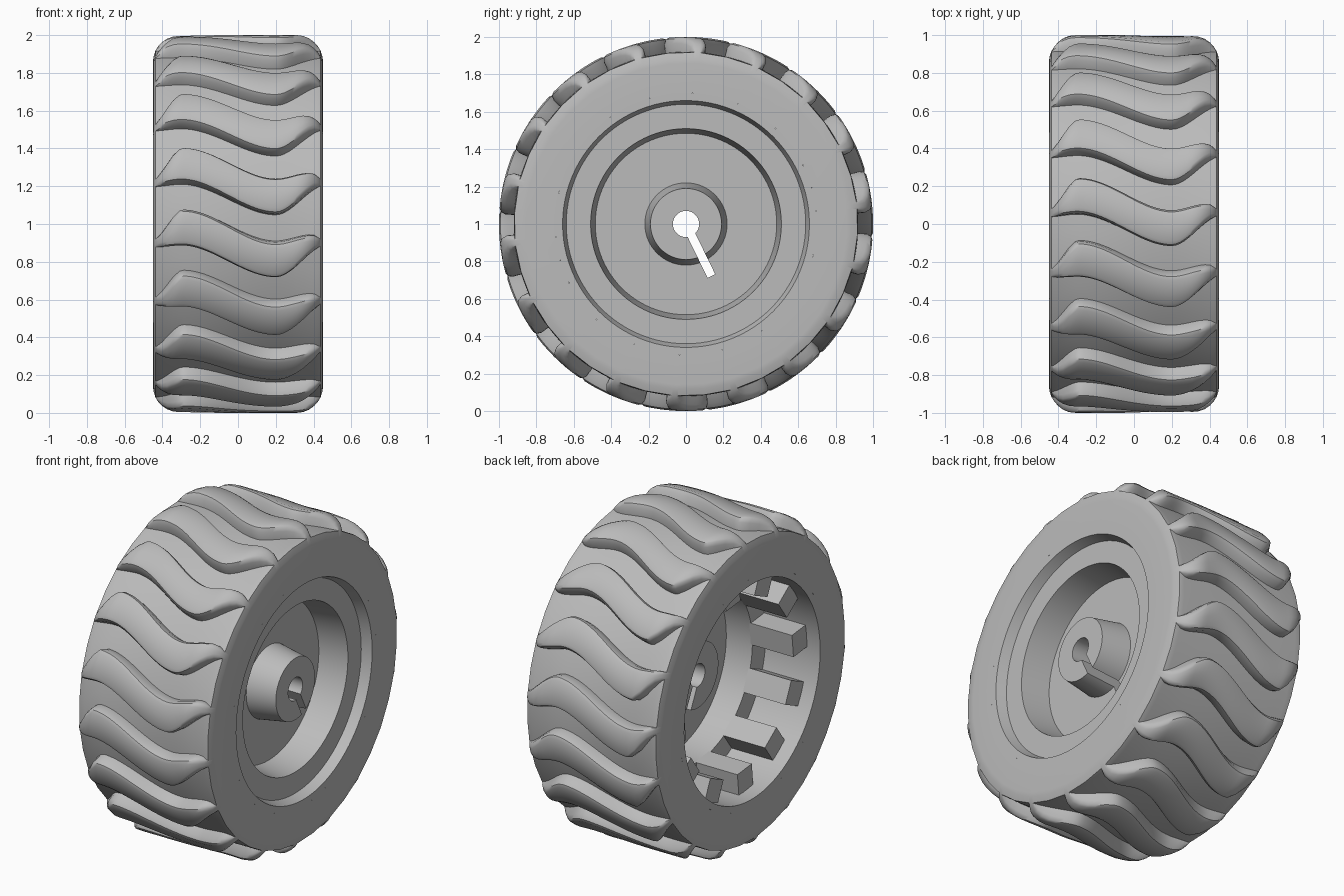
import bpy, bmesh, math
from mathutils import Matrix

old = bpy.data.objects.get("Cube")
if old:
    bpy.data.objects.remove(old, do_unlink=True)

grey = bpy.data.materials.new("plain_grey")
grey.use_nodes = True
colour = (0.5, 0.5, 0.5, 1)
grey.diffuse_color = colour
grey.node_tree.nodes["Principled BSDF"].inputs["Base Color"].default_value = colour

HALF = 0.45      # half width
CORNER = 0.14    # shoulder rounding
FLOOR = 0.92     # groove floor radius
TREADS = 18
PITCH = 360 / TREADS


def finish(name, bm):
    bmesh.ops.recalc_face_normals(bm, faces=bm.faces)
    mesh = bpy.data.meshes.new(name)
    bm.to_mesh(mesh)
    bm.free()
    mesh.materials.append(grey)
    obj = bpy.data.objects.new(name, mesh)
    bpy.context.collection.objects.link(obj)
    return obj


def smooth(obj, degrees):
    bpy.ops.object.select_all(action='DESELECT')
    obj.select_set(True)
    bpy.context.view_layer.objects.active = obj
    bpy.ops.object.shade_smooth_by_angle(angle=math.radians(degrees))


def ring_point(x, r, degrees):
    a = math.radians(degrees)
    return (x, -r * math.cos(a), 1 + r * math.sin(a))


def bridge_grid(bm, rows):
    # Join a doubly closed grid of points into quads
    verts = [[bm.verts.new(p) for p in row] for row in rows]
    for a, b in zip(verts, verts[1:] + verts[:1]):
        n = len(a)
        for i in range(n):
            j = (i + 1) % n
            bm.faces.new((a[i], a[j], b[j], b[i]))


def wave(knots, x):
    # Eased curve through (x, angle) knots
    x = max(knots[0][0], min(knots[-1][0], x))
    for (x0, a0), (x1, a1) in zip(knots, knots[1:]):
        if x <= x1:
            t = (x - x0) / (x1 - x0)
            return a0 + (a1 - a0) * t * t * (3 - 2 * t)


# Tyre: rounded section whose wavy ribs rise from the groove floor
LOWER = [(-0.46, 12.3), (-0.3, 13.2), (0.2, 3), (0.47, 13)]
UPPER = [(-0.46, 14.5), (-0.29, 24.6), (0.2, 14.4), (0.39, 16.5), (0.46, 14.5)]

shoulder = [(HALF - CORNER + CORNER * math.cos(math.radians(a)),
             1 - CORNER + CORNER * math.sin(math.radians(a)))
            for a in (0, 10, 24.6, 35, 48, 62, 76)]
span = HALF - CORNER
crown = [(-span + 2 * span * i / 28, 1) for i in range(29)]
section = ([(-HALF, 0.7)] + [(-x, r) for x, r in shoulder] + crown
           + shoulder[::-1] + [(HALF, 0.7)])


def tread_row(x, r):
    low, high = wave(LOWER, x), wave(UPPER, x)
    fillet = min(1.8, (high - low) * 0.35)
    base = min(r, FLOOR)
    rise = [(0, 0), (0.08, 0.6), (0.4 * fillet, 0.9), (fillet, 1)]
    steps = [(low + d, h) for d, h in rise]
    steps.append(((low + high) / 2, 1))
    steps += [(high - d, h) for d, h in reversed(rise)]
    steps.append(((high + low + PITCH) / 2, 0))
    return [ring_point(x, base + (r - base) * h, a + PITCH * k)
            for k in range(TREADS) for a, h in steps]


bm = bmesh.new()
bridge_grid(bm, [tread_row(x, r) for x, r in section])
smooth(finish("tyre", bm), 40)

# Wheel body: stepped dish, rim and centre boss turned around the axle
profile = [(-0.08, 0.07), (-0.08, 0.2), (0.09, 0.2), (0.09, 0.52),
           (-0.08, 0.53), (-0.08, 0.66), (-HALF, 0.66), (-HALF, 0.7),
           (HALF, 0.7), (HALF, 0.66), (0.39, 0.64), (0.39, 0.51),
           (0.21, 0.485), (0.21, 0.22), (0.39, 0.19), (0.39, 0.07)]
SIDES = 96
bm = bmesh.new()
bridge_grid(bm, [[ring_point(x, r, 360 * i / SIDES) for i in range(SIDES)]
                 for x, r in profile])
wheel = finish("wheel_body", bm)

# Key slot cut through boss and dish
centre = Matrix.Translation((0, 0, 1))
bm = bmesh.new()
bmesh.ops.create_cube(bm, size=1, matrix=centre
                      @ Matrix.Rotation(math.radians(-64), 4, 'X')
                      @ Matrix.Translation((0, 0.165, 0))
                      @ Matrix.Diagonal((2, 0.29, 0.045, 1)))
cutter = finish("slot_cutter", bm)
cutter.hide_render = True
cut = wheel.modifiers.new("slot", 'BOOLEAN')
cut.operation = 'DIFFERENCE'
cut.solver = 'EXACT'
cut.object = cutter
bpy.context.view_layer.objects.active = wheel
bpy.ops.object.modifier_apply(modifier=cut.name)
bpy.data.objects.remove(cutter, do_unlink=True)
smooth(wheel, 30)

# Inner teeth around the open side of the rim
bm = bmesh.new()
for k in range(12):
    turn = Matrix.Rotation(math.radians(-6 + 30 * k), 4, 'X')
    bmesh.ops.create_cube(bm, size=1, matrix=centre @ turn
                          @ Matrix.Translation((-0.215, 0.6, 0))
                          @ Matrix.Diagonal((0.29, 0.15, 0.14, 1)))
finish("rim_teeth", bm)
